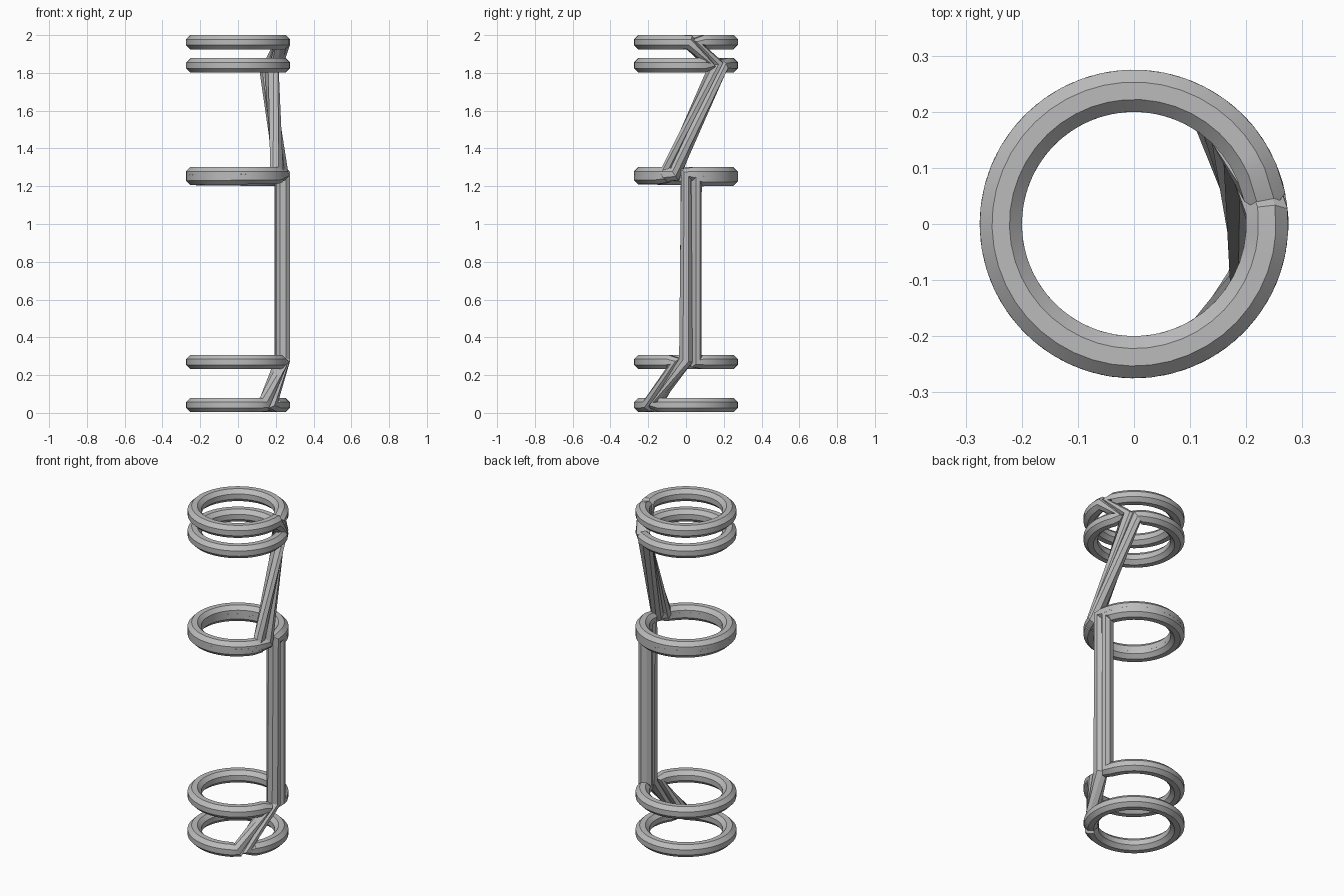
import bpy, bmesh
from math import sin, cos, pi, radians
from mathutils import Vector

cube = bpy.data.objects.get("Cube")
if cube:
    bpy.data.objects.remove(cube, do_unlink=True)

RING_RADIUS = 0.2375
WIRE_RADIUS = 0.0406
SIDES = 8


def ring(start, end, z_start, z_end=None, segments=44):
    """Points of one open turn between two angles in degrees."""
    z_end = z_start if z_end is None else z_end
    points = []
    for i in range(segments + 1):
        f = i / segments
        a = radians(start + (end - start) * f)
        points.append(Vector((RING_RADIUS * cos(a), RING_RADIUS * sin(a),
                              z_start + (z_end - z_start) * f)))
    return points


def corner(angle, z):
    a = radians(angle)
    return [Vector((RING_RADIUS * cos(a), RING_RADIUS * sin(a), z))]


def sweep_closed(name, points, material):
    """Sweep an eight-sided section along a closed path, unstretched at bends."""
    bm = bmesh.new()
    loops = []
    n = len(points)
    for i, p in enumerate(points):
        into = (p - points[i - 1]).normalized()
        out = (points[(i + 1) % n] - p).normalized()
        t = (into + out).normalized()
        radial = Vector((p.x, p.y, 0)).normalized()
        u = (radial - t * radial.dot(t)).normalized()
        v = t.cross(u)
        loop = []
        for k in range(SIDES):
            a = 2 * pi * (k + 0.5) / SIDES
            loop.append(bm.verts.new(p + (u * cos(a) + v * sin(a)) * WIRE_RADIUS))
        loops.append(loop)
    for i in range(n):
        a, b = loops[i], loops[(i + 1) % n]
        for k in range(SIDES):
            j = (k + 1) % SIDES
            bm.faces.new((a[k], a[j], b[j], b[k]))
    bmesh.ops.recalc_face_normals(bm, faces=bm.faces)
    mesh = bpy.data.meshes.new(name)
    bm.to_mesh(mesh)
    bm.free()
    mesh.materials.append(material)
    obj = bpy.data.objects.new(name, mesh)
    bpy.context.collection.objects.link(obj)
    return obj


grey = bpy.data.materials.new("wire grey")
grey.use_nodes = True
colour = (0.5, 0.5, 0.5, 1)
grey.diffuse_color = colour
grey.node_tree.nodes["Principled BSDF"].inputs["Base Color"].default_value = colour

path = []
# lower middle turn, reached by the rear upright, then the left slanted strand
path += ring(13, 332, 1.237, 1.25)
# fold at the upper turn and the top turn
path += corner(42, 1.85)
path += ring(15, 364, 1.9625)
# upper turn, walked back
path += ring(391, 53, 1.84)
# upper middle turn, walked back to the front upright
path += ring(346, 0, 1.263)
# foot of the front upright, then the bottom turn
path += corner(0, 0.28)
path += ring(-42, 305, 0.042)
# lower turn, walked back to the rear upright
path += ring(345, 13, 0.27)

wire = sweep_closed("coil_wire", path, grey)

bpy.ops.object.select_all(action='DESELECT')
bpy.context.view_layer.objects.active = wire
wire.select_set(True)
bpy.ops.object.shade_smooth_by_angle(angle=radians(30))
